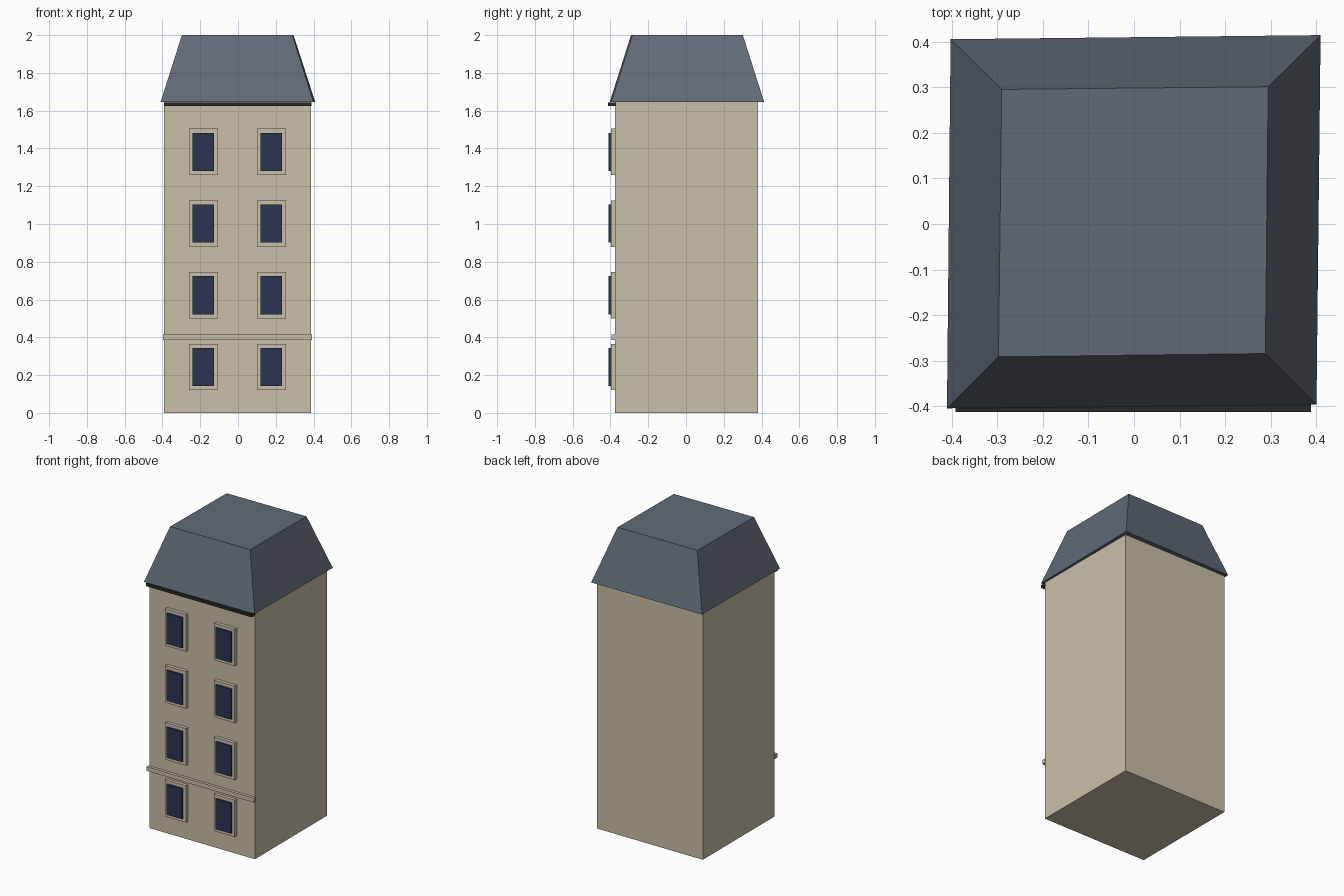
import bpy

if "Cube" in bpy.data.objects:
    bpy.data.objects.remove(bpy.data.objects["Cube"])


def material(name, rgb):
    m = bpy.data.materials.new(name)
    m.diffuse_color = (*rgb, 1)
    m.use_nodes = True
    m.node_tree.nodes["Principled BSDF"].inputs["Base Color"].default_value = m.diffuse_color
    return m


STONE = material("beige stone", (0.59, 0.52, 0.39))
SLATE = material("slate blue grey", (0.118, 0.146, 0.185))
GLASS = material("dark blue glass", (0.026, 0.033, 0.084))
DARK = material("dark cornice", (0.022, 0.022, 0.024))


def hull(name, bottom, top, z0, z1, mat):
    """Solid between two four-cornered outlines."""
    verts = [(x, y, z0) for x, y in bottom] + [(x, y, z1) for x, y in top]
    faces = [(3, 2, 1, 0), (4, 5, 6, 7)]
    faces += [(i, (i + 1) % 4, (i + 1) % 4 + 4, i + 4) for i in range(4)]
    mesh = bpy.data.meshes.new(name)
    mesh.from_pydata(verts, [], faces)
    mesh.materials.append(mat)
    ob = bpy.data.objects.new(name, mesh)
    bpy.context.collection.objects.link(ob)
    return ob


def box(name, x0, x1, y0, y1, z0, z1, mat):
    outline = [(x0, y0), (x1, y0), (x1, y1), (x0, y1)]
    return hull(name, outline, outline, z0, z1, mat)


# Main block
box("walls", -0.391, 0.387, -0.375, 0.382, 0, 1.645, STONE)

# Slightly twisted mansard roof
hull("mansard_roof",
     [(-0.41, -0.404), (0.40, -0.396), (0.409, 0.414), (-0.402, 0.405)],
     [(-0.297, -0.291), (0.288, -0.284), (0.294, 0.301), (-0.29, 0.295)],
     1.645, 2.0, SLATE)

# Front cornice under the eaves and string course above the ground floor
box("cornice", -0.391, 0.388, -0.412, -0.37, 1.625, 1.644, DARK)
box("string_course", -0.397, 0.392, -0.394, -0.37, 0.386, 0.414, STONE)

# Front windows: raised surround with a glass panel
for floor in range(4):
    z = 0.243 + 0.3795 * floor
    for side, x in (("left", -0.183), ("right", 0.177)):
        box(f"surround_{side}_{floor}", x - 0.077, x + 0.077, -0.397, -0.37,
            z - 0.123, z + 0.123, STONE)
        box(f"glass_{side}_{floor}", x - 0.057, x + 0.057, -0.409, -0.395,
            z - 0.101, z + 0.101, GLASS)
